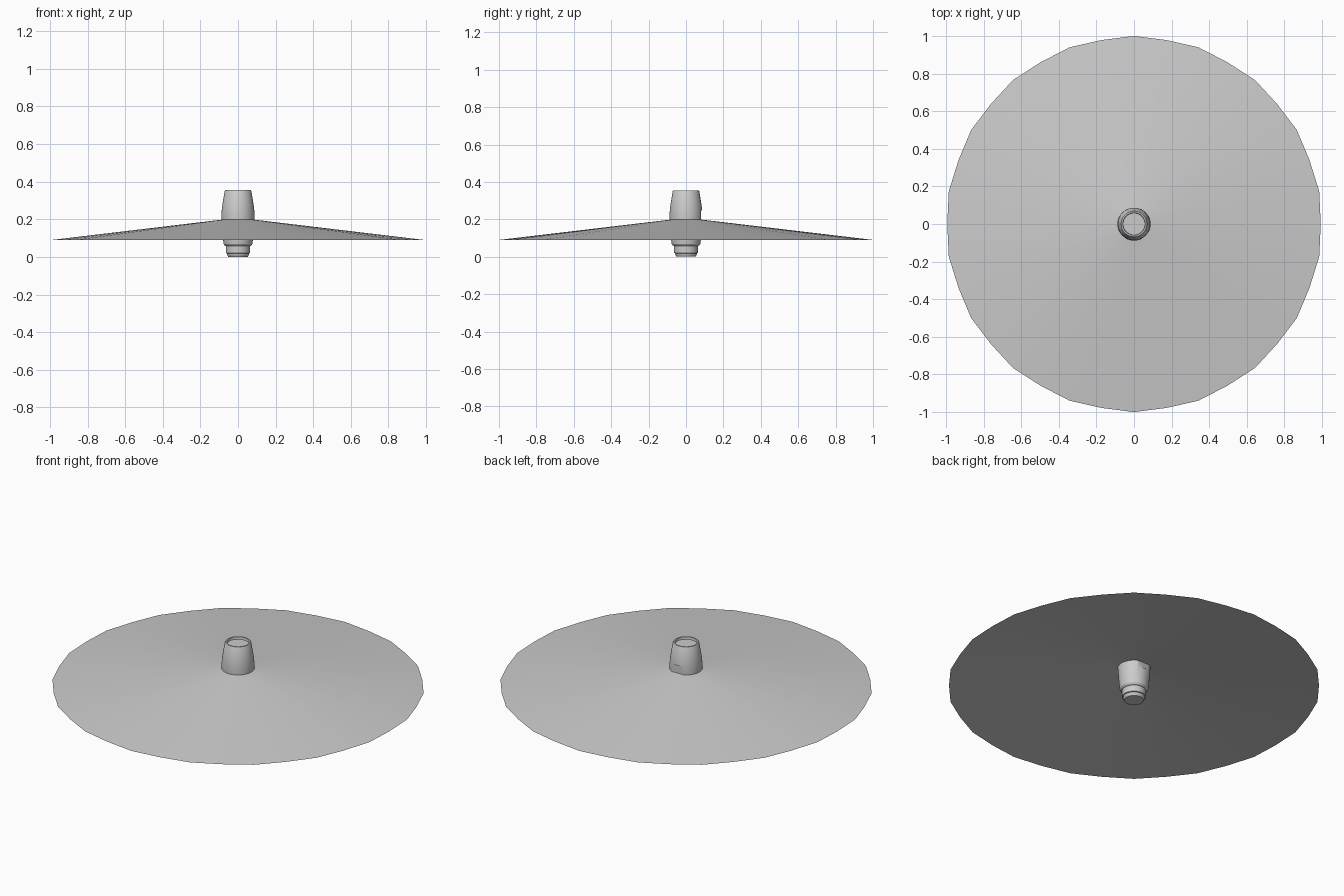
import bpy, bmesh, math

if "Cube" in bpy.data.objects:
    bpy.data.objects.remove(bpy.data.objects["Cube"])

# Single plain grey
grey = bpy.data.materials.new("light grey")
grey.use_nodes = True
colour = (0.6, 0.6, 0.6, 1)
grey.diffuse_color = colour
grey.node_tree.nodes["Principled BSDF"].inputs["Base Color"].default_value = colour


def make_object(name, bm):
    mesh = bpy.data.meshes.new(name)
    bm.to_mesh(mesh)
    bm.free()
    mesh.materials.append(grey)
    obj = bpy.data.objects.new(name, mesh)
    bpy.context.collection.objects.link(obj)
    return obj


def select_only(obj):
    bpy.ops.object.select_all(action='DESELECT')
    obj.select_set(True)
    bpy.context.view_layer.objects.active = obj


def smooth(obj, degrees):
    select_only(obj)
    bpy.ops.object.shade_smooth_by_angle(angle=math.radians(degrees))


def lathe(name, profile, sides):
    """Closed turned part; profile runs bottom to top as (radius, z)."""
    bm = bmesh.new()
    rings = [[bm.verts.new((r * math.cos(2 * math.pi * i / sides),
                            r * math.sin(2 * math.pi * i / sides), z))
              for i in range(sides)] for r, z in profile]
    for low, high in zip(rings, rings[1:]):
        for i in range(sides):
            j = (i + 1) % sides
            bm.faces.new((low[i], low[j], high[j], high[i]))
    bm.faces.new(rings[0][::-1])
    bm.faces.new(rings[-1])
    return make_object(name, bm)


# Turned body: stepped foot, tapered barrel, shallow dished top
body = lathe("body", [
    (0.052, 0.0), (0.058, 0.012), (0.058, 0.018), (0.064, 0.02), (0.064, 0.057),
    (0.070, 0.060), (0.076, 0.068), (0.080, 0.095), (0.088, 0.20), (0.0875, 0.235),
    (0.085, 0.265), (0.071, 0.350), (0.068, 0.355), (0.060, 0.355), (0.058, 0.342)], 48)

# Flat recess on the back of the body
bm = bmesh.new()
bmesh.ops.create_cube(bm, size=1)
bmesh.ops.scale(bm, vec=(0.2, 0.1, 0.085), verts=bm.verts)
bmesh.ops.translate(bm, vec=(0, 0.129, 0.205), verts=bm.verts)
cutter = make_object("recess_cutter", bm)
cutter.hide_render = True
cut = body.modifiers.new("back recess", 'BOOLEAN')
cut.operation = 'DIFFERENCE'
cut.solver = 'EXACT'
cut.object = cutter
select_only(body)
bpy.ops.object.modifier_apply(modifier=cut.name)
bpy.data.objects.remove(cutter)
smooth(body, 25)

# Wide thin conical shade, its rim slightly faceted
bm = bmesh.new()
inner, outer = [], []
for i in range(36):
    a = math.radians(90 + 10 * i)
    rim = 1.0 if i % 2 == 0 else 0.993
    inner.append(bm.verts.new((0.07 * math.cos(a), 0.07 * math.sin(a), 0.2)))
    outer.append(bm.verts.new((rim * math.cos(a), rim * math.sin(a), 0.09)))
for i in range(36):
    j = (i + 1) % 36
    bm.faces.new((inner[i], outer[i], outer[j], inner[j]))
shade = make_object("shade", bm)
smooth(shade, 30)
